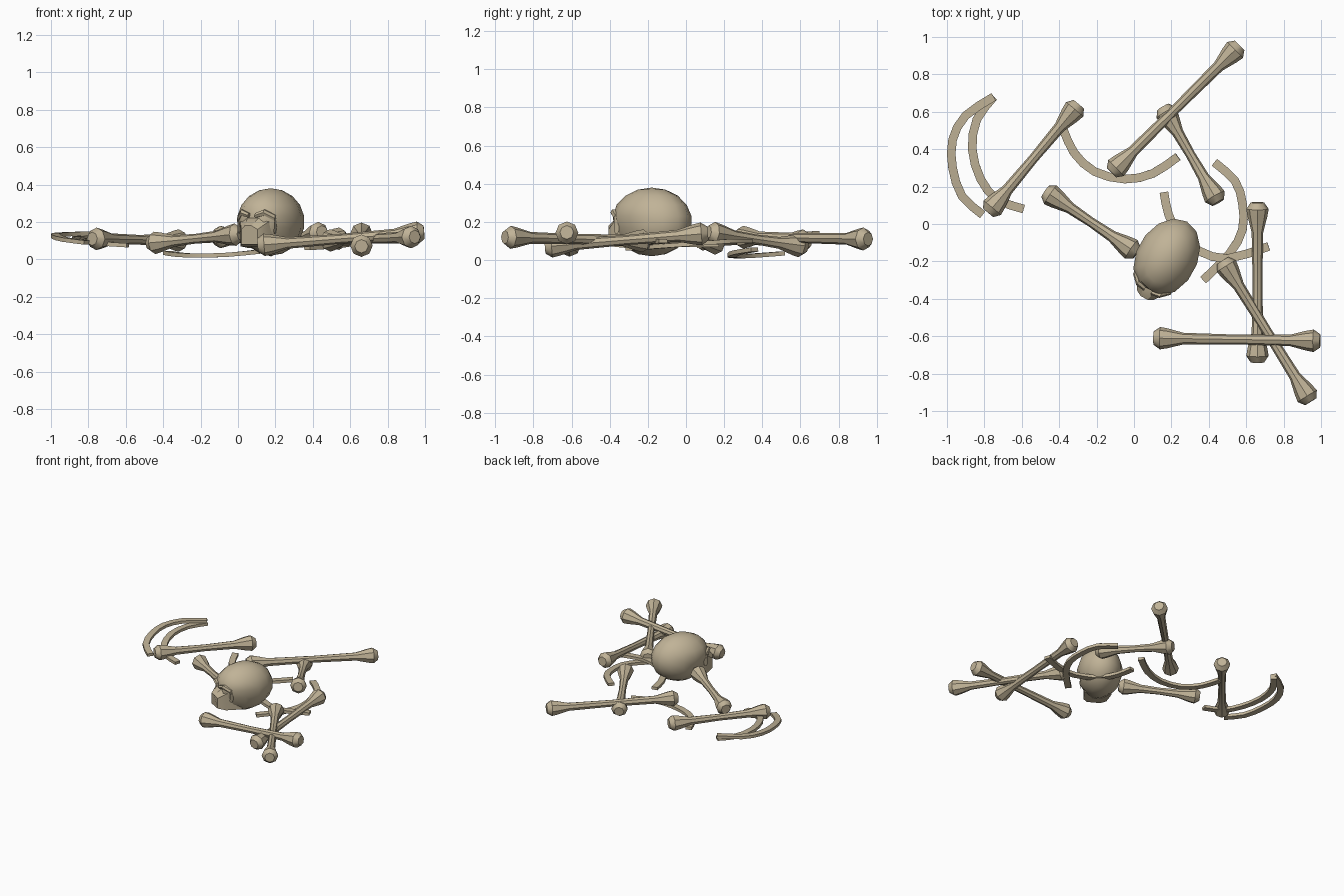
import bpy, bmesh, math
from mathutils import Vector, Matrix

cube = bpy.data.objects.get("Cube")
if cube:
    bpy.data.objects.remove(cube, do_unlink=True)

bone_mat = bpy.data.materials.new("aged bone")
bone_mat.use_nodes = True
COLOUR = (0.53, 0.45, 0.31, 1)
bone_mat.diffuse_color = COLOUR
bone_mat.node_tree.nodes["Principled BSDF"].inputs["Base Color"].default_value = COLOUR


def finish(bm, name, angle):
    """Turn a bmesh into a coloured, shaded object."""
    bmesh.ops.recalc_face_normals(bm, faces=bm.faces)
    mesh = bpy.data.meshes.new(name)
    bm.to_mesh(mesh)
    bm.free()
    mesh.materials.append(bone_mat)
    obj = bpy.data.objects.new(name, mesh)
    bpy.context.collection.objects.link(obj)
    bpy.ops.object.select_all(action='DESELECT')
    obj.select_set(True)
    bpy.context.view_layer.objects.active = obj
    bpy.ops.object.shade_smooth_by_angle(angle=math.radians(angle))
    return obj


def loft(bm, rings):
    """Skin a list of equal point rings and cap both ends."""
    loops = [[bm.verts.new(p) for p in ring] for ring in rings]
    n = len(loops[0])
    for a, b in zip(loops, loops[1:]):
        for i in range(n):
            j = (i + 1) % n
            bm.faces.new((a[i], a[j], b[j], b[i]))
    bm.faces.new(loops[0])
    bm.faces.new(loops[-1])


# Limb bones: knobbed ends and a slim shaft
END = [(0.0, 0.036), (0.035, 0.06), (0.075, 0.053), (0.16, 0.031)]


def limb(name, start, end):
    start, end = Vector(start), Vector(end)
    axis = end - start
    length = axis.length
    turn = axis.to_track_quat('Z', 'Y')
    profile = END + [(length / 2, 0.026)] + [(length - d, r) for d, r in reversed(END)]
    rings = []
    for d, r in profile:
        rings.append([start + turn @ Vector((r * math.cos(k * math.tau / 8),
                                             r * math.sin(k * math.tau / 8), d))
                      for k in range(8)])
    bm = bmesh.new()
    loft(bm, rings)
    finish(bm, name, 40)


limb("back_thigh_bone", (0.565, 0.955, 0.11), (-0.12, 0.275, 0.12))
limb("back_short_bone", (0.155, 0.625, 0.07), (0.45, 0.115, 0.145))
limb("middle_short_bone", (-0.475, 0.175, 0.085), (0.015, -0.155, 0.135))
limb("left_long_bone", (0.66, 0.115, 0.14), (0.66, -0.74, 0.07))
limb("right_long_bone", (-0.78, 0.06, 0.11), (-0.295, 0.64, 0.1))
limb("front_cross_bone", (0.105, -0.61, 0.075), (0.995, -0.625, 0.145))
limb("front_slant_bone", (0.475, -0.195, 0.1), (0.945, -0.95, 0.12))


# Ribs: flat bands swept along a smooth path
def rib(name, points):
    pts = [Vector(p) for p in points]
    ext = [2 * pts[0] - pts[1]] + pts + [2 * pts[-1] - pts[-2]]
    path = []
    for a, b, c, d in zip(ext, ext[1:], ext[2:], ext[3:]):
        for t in (0, 0.5):
            path.append(0.5 * (2 * b + (c - a) * t + (2 * a - 5 * b + 4 * c - d) * t * t
                               + (3 * b - a - 3 * c + d) * t ** 3))
    path.append(pts[-1])
    rings = []
    for i, p in enumerate(path):
        along = (path[min(i + 1, len(path) - 1)] - path[max(i - 1, 0)]).normalized()
        side = along.cross(Vector((0, 0, 1))).normalized() * 0.023
        up = side.cross(along).normalized() * 0.011
        rings.append([p + side + up, p - side + up, p - side - up, p + side - up])
    bm = bmesh.new()
    loft(bm, rings)
    finish(bm, name, 30)


rib("outer_rib", [(-.75, .68, .14), (-.9, .58, .135), (-.97, .45, .13),
                  (-.97, .3, .12), (-.92, .15, .105), (-.81, .05, .09)])
rib("inner_rib", [(-.75, .68, .12), (-.84, .56, .115), (-.865, .4, .11),
                  (-.82, .24, .1), (-.73, .13, .085), (-.59, .08, .075)])
rib("back_rib", [(-.38, .51, .035), (-.32, .38, .025), (-.21, .28, .02),
                 (-.05, .24, .025), (.1, .27, .04), (.235, .36, .055)])
rib("side_rib", [(.43, .33, .1), (.54, .23, .1), (.58, .11, .09),
                 (.58, -.03, .08), (.51, -.16, .07), (.37, -.3, .06)])
rib("skull_rib", [(.16, .17, .08), (.185, .05, .08), (.25, -.07, .08),
                  (.35, -.145, .085), (.5, -.185, .09), (.72, -.12, .1)])

# Skull: local +Y is the face direction
forward = Vector((-0.49, -0.87, 0)).normalized()
sideways = forward.cross(Vector((0, 0, 1)))
place = Matrix.Translation((0.175, -0.18, 0.2)) @ Matrix(
    (sideways, forward, Vector((0, 0, 1)))).transposed().to_4x4()

bm = bmesh.new()
bmesh.ops.create_uvsphere(bm, u_segments=14, v_segments=9, radius=1)
for v in bm.verts:
    x, y, z = v.co
    # flatten the face and narrow the lower front
    y = min(y, 0.86)
    if y > 0.2 and z < 0.1:
        x *= 0.85
    v.co = (x * 0.165, y * 0.225, z * 0.18)
bm.transform(place)
finish(bm, "cranium", 50)

# Upper jaw: tapered block under the face
bm = bmesh.new()
rings = []
for y, w, top, low in ((0.06, 0.1, 0.02, -0.14), (0.18, 0.085, 0.0, -0.13), (0.232, 0.05, -0.04, -0.12)):
    rings.append([place @ Vector(c) for c in ((w, y, low), (w, y, top), (w * 0.4, y + 0.015, top + 0.02),
                                              (-w * 0.4, y + 0.015, top + 0.02), (-w, y, top), (-w, y, low))])
loft(bm, rings)
finish(bm, "upper_jaw", 30)

# Brow and cheek ridges around the eye hollows
for s, label in ((1, "left"), (-1, "right")):
    bm = bmesh.new()
    rings = []
    for x, y, z, r in ((0.02, 0.2, 0.035, 0.014), (0.07, 0.19, 0.05, 0.018),
                       (0.115, 0.145, 0.02, 0.018), (0.11, 0.15, -0.05, 0.014)):
        rings.append([place @ Vector((s * x, y + r * math.cos(k * math.tau / 6),
                                      z + r * math.sin(k * math.tau / 6))) for k in range(6)])
    loft(bm, rings)
    finish(bm, label + "_brow_ridge", 40)
